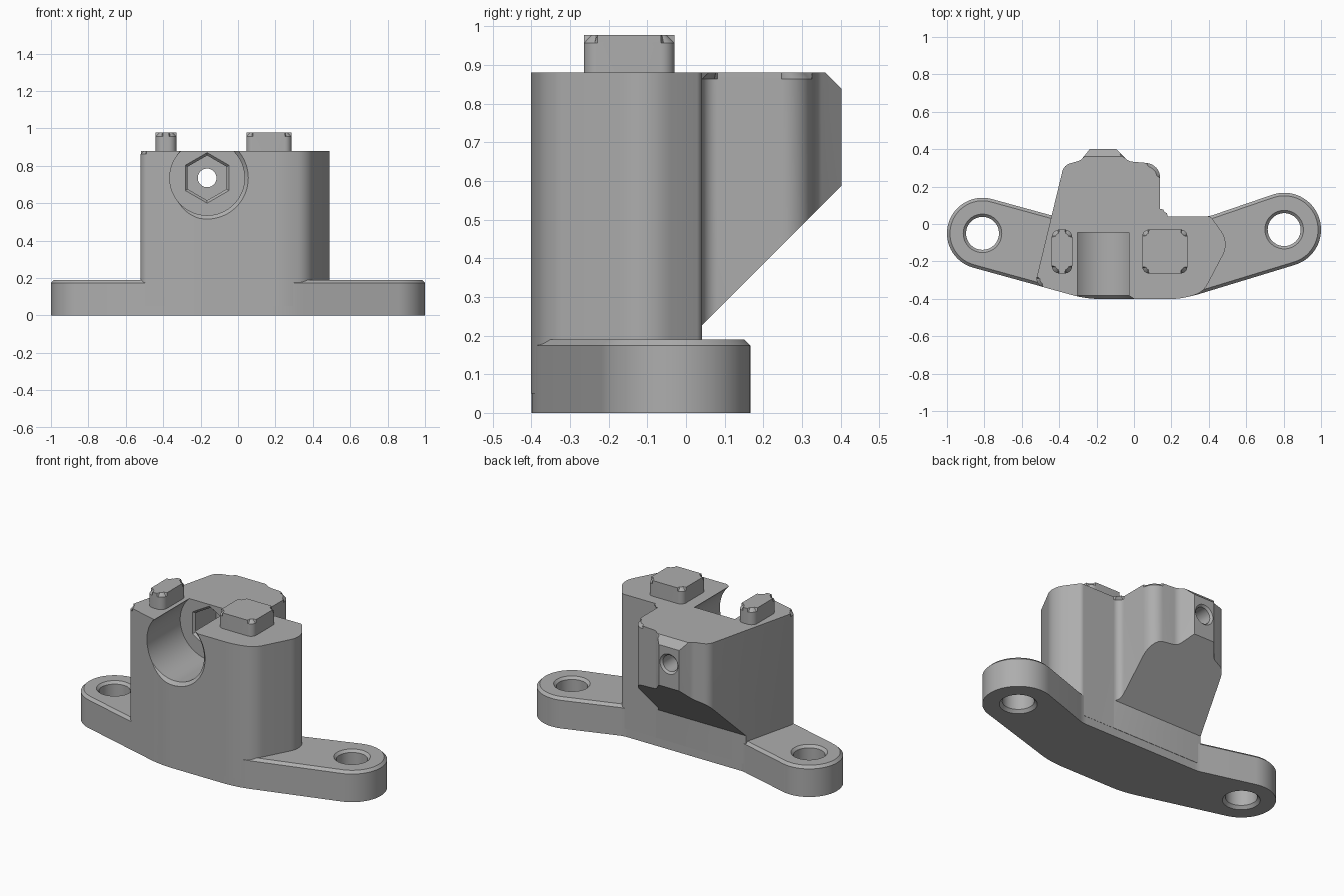
import bpy, bmesh
from math import sin, cos, tan, radians, pi
from mathutils import Vector

cube = bpy.data.objects.get("Cube")
if cube:
    bpy.data.objects.remove(cube, do_unlink=True)

grey = bpy.data.materials.new("mid grey")
grey.use_nodes = True
grey.diffuse_color = (0.42, 0.42, 0.42, 1)
grey.node_tree.nodes["Principled BSDF"].inputs["Base Color"].default_value = grey.diffuse_color


def arc(cx, cy, r, start, end, steps=30):
    angles = [radians(start + (end - start) * i / steps) for i in range(steps + 1)]
    return [(cx + r * cos(a), cy + r * sin(a), 0) for a in angles]


def rounded(corners, steps=8):
    """Polygon outline whose corners (x, y, radius) become arcs."""
    pts = []
    for i, (x, y, r) in enumerate(corners):
        p = Vector((x, y))
        if r == 0:
            pts.append(p)
            continue
        u = (Vector(corners[i - 1][:2]) - p).normalized()
        v = (Vector(corners[(i + 1) % len(corners)][:2]) - p).normalized()
        half = u.angle(v) / 2
        mid = (u + v).normalized()
        centre = p + mid * (r / sin(half))
        sweep = pi / 2 - half
        side = (u - mid * u.dot(mid)).normalized()
        for k in range(steps + 1):
            a = sweep * (1 - 2 * k / steps)
            pts.append(centre + r * (side * sin(a) - mid * cos(a)))
    return pts


def finish(name, bm):
    bmesh.ops.recalc_face_normals(bm, faces=bm.faces)
    mesh = bpy.data.meshes.new(name)
    bm.to_mesh(mesh)
    bm.free()
    mesh.materials.append(grey)
    obj = bpy.data.objects.new(name, mesh)
    bpy.context.collection.objects.link(obj)
    return obj


def prism(name, outline, lo, hi, top=0, bottom=0, along_x=False):
    """Extruded outline with optional chamfers on its two rims."""
    bm = bmesh.new()
    place = (lambda p, h: (h, p[0], p[1])) if along_x else (lambda p, h: (p[0], p[1], h))
    low = [bm.verts.new(place(p, lo)) for p in outline]
    high = [bm.verts.new(place(p, hi)) for p in outline]
    caps = [bm.faces.new(low[::-1]), bm.faces.new(high)]
    for i in range(len(low)):
        bm.faces.new((low[i - 1], low[i], high[i], high[i - 1]))
    for cap, size in zip(caps, (bottom, top)):
        if size:
            bmesh.ops.bevel(bm, geom=list(cap.edges), offset=size, segments=1,
                            affect='EDGES', clamp_overlap=False)
    return finish(name, bm)


def turned(name, x, other, profile, sides=64, along_y=False):
    """Stack of rings (position, radius), used to cut holes."""
    bm = bmesh.new()
    rings = []
    for t, r in profile:
        ring = []
        for k in range(sides):
            a = pi / 2 + 2 * pi * k / sides
            u, v = r * cos(a), r * sin(a)
            ring.append(bm.verts.new((x + u, t, other + v) if along_y else (x + u, other + v, t)))
        rings.append(ring)
    for a, b in zip(rings, rings[1:]):
        for i in range(sides):
            bm.faces.new((a[i - 1], a[i], b[i], b[i - 1]))
    bm.faces.new(rings[0])
    bm.faces.new(rings[-1])
    return finish(name, bm)


def cut(obj, cutters):
    bpy.context.view_layer.objects.active = obj
    for cutter in cutters:
        mod = obj.modifiers.new("cut", 'BOOLEAN')
        mod.operation = 'DIFFERENCE'
        mod.solver = 'EXACT'
        mod.object = cutter
        bpy.ops.object.modifier_apply(modifier=mod.name)
        bpy.data.objects.remove(cutter, do_unlink=True)


def smooth(obj):
    bpy.ops.object.select_all(action='DESELECT')
    obj.select_set(True)
    bpy.context.view_layer.objects.active = obj
    bpy.ops.object.shade_smooth_by_angle(angle=radians(28))


# Mounting flange with two ears
flange_outline = rounded(
    arc(-0.81, -0.05, 0.19, 75, 255) + [(-0.255, -0.4, 0.6), (0.264, -0.4, 0.6)]
    + arc(0.803, -0.03, 0.197, -73, 107) + [(0.40, 0.04, 0.15), (-0.42, 0.04, 0.15)])
flange = prism("mounting_flange", flange_outline, 0, 0.19, 0.016, 0.02)
cut(flange, [turned("hole_cutter", x, y, [(-0.01, 0.113), (0.018, 0.088), (0.175, 0.088), (0.2, 0.113)])
             for x, y in ((-0.81, -0.05), (0.803, -0.03))])
smooth(flange)

# Tower with the rear screw boss in one outline
tower_outline = rounded([
    (-0.53, -0.325, 0.045), (-0.255, -0.401, 0.6), (0.25, -0.401, 0.4), (0.37, -0.366, 0.12),
    (0.51, -0.10, 0.12), (0.41, 0.041, 0.03), (0.14, 0.041, 0.04), (0.14, 0.32, 0.08),
    (-0.03, 0.335, 0.06), (-0.095, 0.402, 0), (-0.235, 0.402, 0), (-0.285, 0.34, 0.05),
    (-0.375, 0.315, 0.06)])
tower = prism("tower", tower_outline, 0.05, 0.88, 0.017)

# Sloped underside and rear top chamfer, then bore, hex pocket and screw hole
AXIS_X, AXIS_Z = -0.165, 0.735
underside = prism("underside_cutter", [(0.042, 0), (0.6, 0), (0.6, 0.785), (0.042, 0.227)],
                  -1, 1, along_x=True)
rear_top = prism("rear_top_cutter", [(0.34, 0.9), (0.5, 0.74), (0.5, 0.9)], -1, 1, along_x=True)
bore = turned("bore_cutter", AXIS_X, AXIS_Z,
              [(-0.45, 0.22), (-0.4, 0.22), (-0.382, 0.2), (-0.045, 0.2)], along_y=True)
hexagon = turned("hex_cutter", AXIS_X, AXIS_Z,
                 [(-0.06, 0.135), (-0.045, 0.135), (-0.03, 0.12), (0.17, 0.12)], 6, True)
screw = turned("screw_cutter", AXIS_X, AXIS_Z,
               [(0.1, 0.05), (0.39, 0.05), (0.42, 0.08)], 40, True)
cut(tower, [underside, rear_top, bore, hexagon, screw])
smooth(tower)

# Two locating pegs on top
for name, x0, x1, r in (("right_peg", -0.44, -0.33, 0.04), ("left_peg", 0.045, 0.285, 0.035)):
    y0, y1 = -0.264, -0.03
    outline = rounded([(x0, y0, r), (x1, y0, r), (x1, y1, r), (x0, y1, r)])
    smooth(prism(name, outline, 0.86, 0.977, 0.02))
